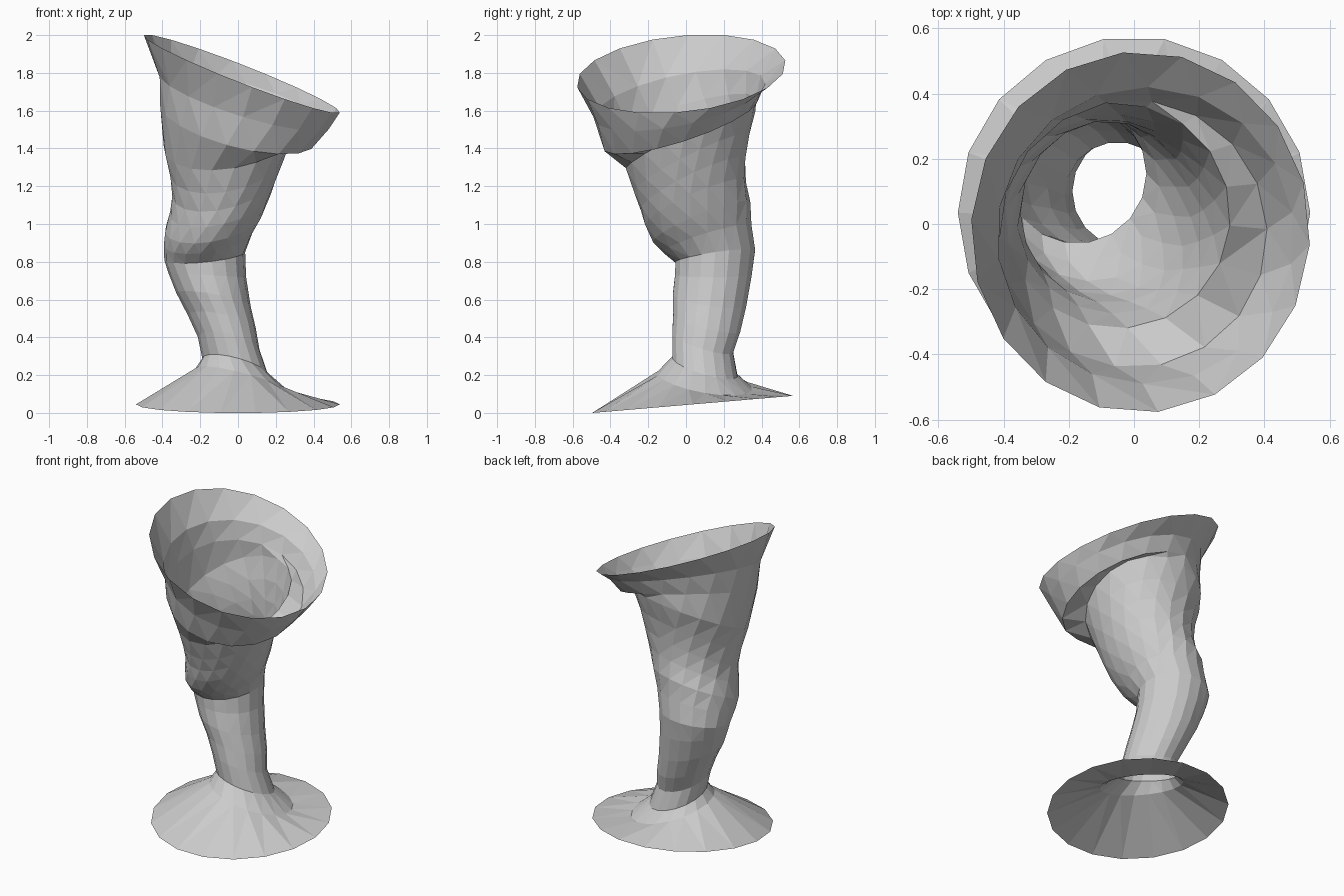
import bpy, bmesh, math

SIDES = 18
TWIST_FROM, TWIST = 8, math.radians(7)   # upper rings turn a little each

# Tilted rings along the bent stem: centre x, y, z, radius, slope in x, slope in y
RINGS = [
    (0.00, 0.035, 0.045, 0.54, 0.00, 0.085),    # foot edge
    (0.025, 0.10, 0.17, 0.25, -0.26, -0.17),
    (-0.015, 0.10, 0.245, 0.174, -0.25, -0.28),
    (-0.05, 0.088, 0.37, 0.163, -0.20, -0.30),  # stem
    (-0.085, 0.11, 0.48, 0.18, -0.20, -0.25),
    (-0.13, 0.125, 0.60, 0.197, -0.18, -0.15),
    (-0.163, 0.145, 0.73, 0.206, -0.06, 0.0),
    (-0.176, 0.155, 0.83, 0.214, 0.10, 0.15),
    (-0.158, 0.115, 0.92, 0.235, 0.15, 0.30),
    (-0.13, 0.083, 1.01, 0.258, 0.18, 0.40),
    (-0.093, 0.05, 1.11, 0.268, 0.22, 0.43),
    (-0.068, 0.038, 1.21, 0.28, 0.22, 0.47),
    (-0.055, 0.03, 1.32, 0.305, 0.18, 0.49),    # cup
    (-0.05, 0.025, 1.45, 0.345, 0.14, 0.46),
    (-0.002, -0.03, 1.53, 0.41, -0.24, 0.31),
    (0.035, -0.035, 1.655, 0.455, -0.30, 0.20),
    (0.02, -0.025, 1.795, 0.52, -0.39, 0.09),   # rim
]

# Goblet: one open skin lofted through the rings
bm = bmesh.new()
rows = []
for i, (cx, cy, cz, r, gx, gy) in enumerate(RINGS):
    ry = r * (1.065 if i == len(RINGS) - 1 else 1.0)
    turn = TWIST * max(0, i - TWIST_FROM)
    row = []
    for k in range(SIDES):
        a = 2 * math.pi * k / SIDES + turn
        dx, dy = r * math.cos(a), ry * math.sin(a)
        row.append(bm.verts.new((cx + dx, cy + dy, cz + gx * dx + gy * dy)))
    rows.append(row)
for lo, hi in zip(rows, rows[1:]):
    for k in range(SIDES):
        n = (k + 1) % SIDES
        bm.faces.new((lo[k], lo[n], hi[n], hi[k]))
bmesh.ops.triangulate(bm, faces=bm.faces[:])

mesh = bpy.data.meshes.new("twisted_goblet")
bm.to_mesh(mesh)
bm.free()
goblet = bpy.data.objects.new("twisted_goblet", mesh)
bpy.context.collection.objects.link(goblet)
